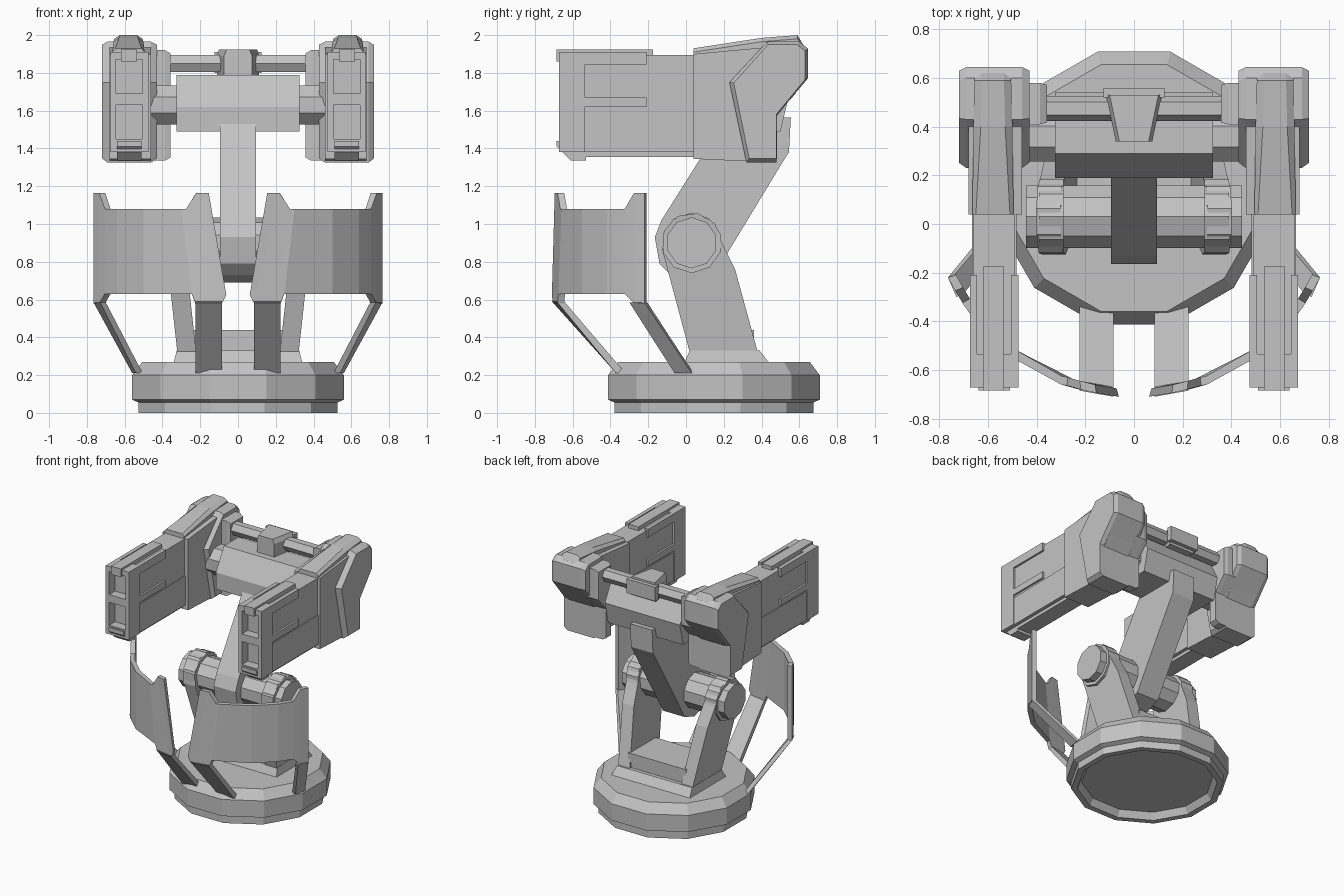
import bpy, bmesh, math
from mathutils import Vector

if "Cube" in bpy.data.objects:
    bpy.data.objects.remove(bpy.data.objects["Cube"], do_unlink=True)

grey = bpy.data.materials.new("plain grey")
grey.use_nodes = True
COLOUR = (0.55, 0.55, 0.55, 1)
grey.diffuse_color = COLOUR
grey.node_tree.nodes["Principled BSDF"].inputs["Base Color"].default_value = COLOUR


def finish(name, bm, mirror=False):
    bmesh.ops.recalc_face_normals(bm, faces=bm.faces)
    me = bpy.data.meshes.new(name)
    bm.to_mesh(me)
    bm.free()
    me.materials.append(grey)
    ob = bpy.data.objects.new(name, me)
    bpy.context.collection.objects.link(ob)
    if mirror:
        ob.modifiers.new("Mirror", 'MIRROR')
    return ob


def loft(name, rings, mirror=False, shear=None):
    """Skin a list of equal-length point rings and cap both ends."""
    bm = bmesh.new()
    rows = [[bm.verts.new(p) for p in ring] for ring in rings]
    n = len(rows[0])
    for a, b in zip(rows, rows[1:]):
        for i in range(n):
            bm.faces.new((a[i], a[(i + 1) % n], b[(i + 1) % n], b[i]))
    bm.faces.new(rows[0])
    bm.faces.new(rows[-1])
    if shear:
        for v in bm.verts:
            v.co.x += (v.co.z - 0.9) * shear
    return finish(name, bm, mirror)


def prism(name, pts, x0, x1, mirror=False, shear=None, chamfer=0.0, both=False):
    """Extrude a (y, z) outline along x; chamfer narrows the x1 end (or both)."""
    cy = sum(p[0] for p in pts) / len(pts)
    cz = sum(p[1] for p in pts) / len(pts)
    small = [(y + (cy - y) * chamfer * 3, z + (cz - z) * chamfer * 2) for y, z in pts]
    s = math.copysign(chamfer, x1 - x0)
    secs = [(x0, pts), (x1, pts)]
    if chamfer:
        secs = [(x0, pts), (x1 - s, pts), (x1, small)]
        if both:
            secs = [(x0, small), (x0 + s, pts)] + secs[1:]
    return loft(name, [[(x, y, z) for y, z in p] for x, p in secs], mirror, shear)


def box(name, x, y, z, mirror=False):
    return prism(name, [(y[0], z[0]), (y[1], z[0]), (y[1], z[1]), (y[0], z[1])],
                 x[0], x[1], mirror)


def circle(cy, cz, r, n, turn=0.5):
    return [(cy + r * math.cos(math.tau * (i + turn) / n),
             cz + r * math.sin(math.tau * (i + turn) / n)) for i in range(n)]


# Twelve-sided turntable, hollow underneath
CY = 0.148
profile = [(0.10, 0.05), (0.47, 0.05), (0.50, 0), (0.545, 0), (0.545, 0.055),
           (0.58, 0.07), (0.58, 0.2), (0.525, 0.27), (0.10, 0.27)]
loft("turntable", [[(x, y + CY, z) for x, y in circle(0, 0, r, 12)] for r, z in profile])

# Plinth and forked yoke
loft("plinth", [[(-x, y0, z), (x, y0, z), (x, y1, z), (-x, y1, z)]
                for x, y0, y1, z in [(0.34, -0.01, 0.44, 0.265), (0.325, 0.02, 0.39, 0.33)]])
box("yoke_floor", (-0.25, 0.25), (0.04, 0.36), (0.32, 0.44))
arc = [(0.03 + 0.16 * math.cos(math.radians(a)), 0.9 + 0.16 * math.sin(math.radians(a)))
       for a in range(0, 196, 39)]
prism("yoke_arm", [(0.02, 0.32), (0.38, 0.32), (0.26, 0.76)] + arc,
      0.285, 0.385, True, shear=0.11)
prism("elbow_collar", circle(0.03, 0.9, 0.16, 10), 0.29, 0.39, True)
prism("elbow_axle", circle(0.03, 0.9, 0.135, 10), -0.445, 0.445)

# Leaning lift arm
prism("lift_arm", [(-0.165, 0.93), (-0.14, 0.79), (-0.08, 0.73), (0.03, 0.69), (0.15, 0.73),
                   (0.225, 0.855), (0.51, 1.325), (0.545, 1.38), (0.555, 1.565),
                   (0.21, 1.56), (-0.13, 1.02)], -0.095, 0.095)

# Cross head, shoulder axle and rear rail
prism("cross_head", [(0.19, 1.49), (0.19, 1.62), (0.29, 1.79), (0.47, 1.79),
                     (0.54, 1.66), (0.50, 1.49)], -0.325, 0.325)
prism("shoulder_axle", circle(0.36, 1.63, 0.112, 8), -0.46, 0.46)
prism("rear_rail", circle(0.475, 1.85, 0.052, 6, 0), -0.40, 0.40)
loft("sensor_block", [[(-a, 0.34, z0), (a, 0.34, z0), (b, 0.53, z0), (-b, 0.53, z0)]
                      for a, b, z0 in [(0.075, 0.11, 1.78), (0.075, 0.115, 1.89),
                                       (0.06, 0.10, 1.925)]])
box("sensor_back_plate", (-0.125, 0.125), (0.52, 0.56), (1.80, 1.91))

# Pod housing
prism("pod_body", [(0.04, 1.345), (0.48, 1.325), (0.48, 1.57), (0.63, 1.76), (0.63, 1.92),
                   (0.58, 1.95), (0.04, 1.90)], 0.46, 0.68, True)
loft("pod_ridge", [[(0.58 - a, y, 1.85), (0.58 + a, y, 1.85), (0.58 + a, y, z - 0.02),
                    (0.58 + b, y, z), (0.58 - b, y, z), (0.58 - a, y, z - 0.02)]
                   for a, b, y, z in [(0.085, 0.07, 0.04, 1.93), (0.08, 0.05, 0.40, 1.985),
                                      (0.075, 0.045, 0.59, 2.0), (0.075, 0.045, 0.62, 1.95)]], True)
cheek = [(0.23, 1.75), (0.43, 1.965), (0.60, 1.965), (0.645, 1.93), (0.645, 1.77),
         (0.48, 1.575), (0.48, 1.325), (0.32, 1.325)]
prism("pod_cheeks", cheek, 0.43, 0.72, True, chamfer=0.03, both=True)
prism("pod_inner_mount", [(0.41, 1.335), (0.48, 1.335), (0.48, 1.58), (0.58, 1.69),
                          (0.58, 1.92), (0.41, 1.92)], 0.46, 0.357, True, chamfer=0.03)

# Launcher barrel with its two-cell muzzle
box("barrel_core", (0.49, 0.66), (-0.60, 0.06), (1.38, 1.895), True)
box("barrel_keel", (0.51, 0.64), (-0.60, 0.06), (1.355, 1.39), True)
for name, x in [("inner", (0.475, 0.505)), ("outer", (0.645, 0.675))]:
    box("muzzle_wall_" + name, x, (-0.672, -0.535), (1.38, 1.91), True)
    box("side_top_strip_" + name, x, (-0.54, -0.21), (1.845, 1.91), True)
    box("side_rib_" + name, x, (-0.54, -0.21), (1.62, 1.67), True)
    prism("side_lower_panel_" + name, [(-0.54, 1.38), (0.05, 1.38), (0.05, 1.61), (-0.54, 1.60)],
          x[0] + 0.008, x[1] - 0.008, True)
for name, z in [("top", (1.87, 1.91)), ("middle", (1.63, 1.69)), ("bottom", (1.38, 1.45))]:
    box("muzzle_bar_" + name, (0.50, 0.65), (-0.672, -0.535), z, True)
prism("muzzle_lip", [(-0.685, 1.44), (-0.685, 1.41), (-0.61, 1.335), (-0.53, 1.335),
                     (-0.53, 1.40), (-0.64, 1.44)], 0.51, 0.64, True)
box("barrel_top_rail", (0.535, 0.62), (-0.685, -0.175), (1.86, 1.925), True)

# Curved shield wings with raised horns: (x, y, z) at the foot and at the rim
columns = [((0.062, -0.71, 0.625), (0.155, -0.695, 1.165)),
           ((0.085, -0.705, 0.58), (0.22, -0.68, 1.165)),
           ((0.225, -0.68, 0.58), (0.275, -0.665, 1.08)),
           ((0.245, -0.675, 0.63), (0.30, -0.66, 1.08)),
           ((0.50, -0.55, 0.63), (0.50, -0.55, 1.08)),
           ((0.64, -0.42, 0.63), (0.64, -0.42, 1.08)),
           ((0.705, -0.325, 0.63), (0.705, -0.325, 1.08)),
           ((0.735, -0.275, 0.58), (0.735, -0.275, 1.165)),
           ((0.765, -0.22, 0.58), (0.765, -0.22, 1.165))]
hub = Vector((0.25, -0.05, 0))
rings = []
for foot, rim in columns:
    ring = [Vector(foot), Vector(rim)]
    for p in (rim, foot):
        inward = (hub - Vector((p[0], p[1], 0))).normalized() * 0.035
        ring.append(Vector(p) + inward)
    rings.append(ring)
loft("shield_wing", rings, True)

# Struts from the turntable to the wings
loft("inner_strut", [[(0.085, -0.71, 0.59), (0.225, -0.685, 0.59), (0.225, -0.645, 0.59),
                      (0.085, -0.67, 0.59)],
                     [(0.085, -0.37, 0.21), (0.225, -0.37, 0.21), (0.225, -0.32, 0.21),
                      (0.085, -0.32, 0.21)]], True)
loft("outer_strut", [[(0.765, -0.22, 0.585), (0.73, -0.30, 0.585), (0.70, -0.285, 0.585),
                      (0.735, -0.205, 0.585)],
                     [(0.56, 0.03, 0.21), (0.54, -0.06, 0.21), (0.505, -0.05, 0.21),
                      (0.525, 0.04, 0.21)]], True)
